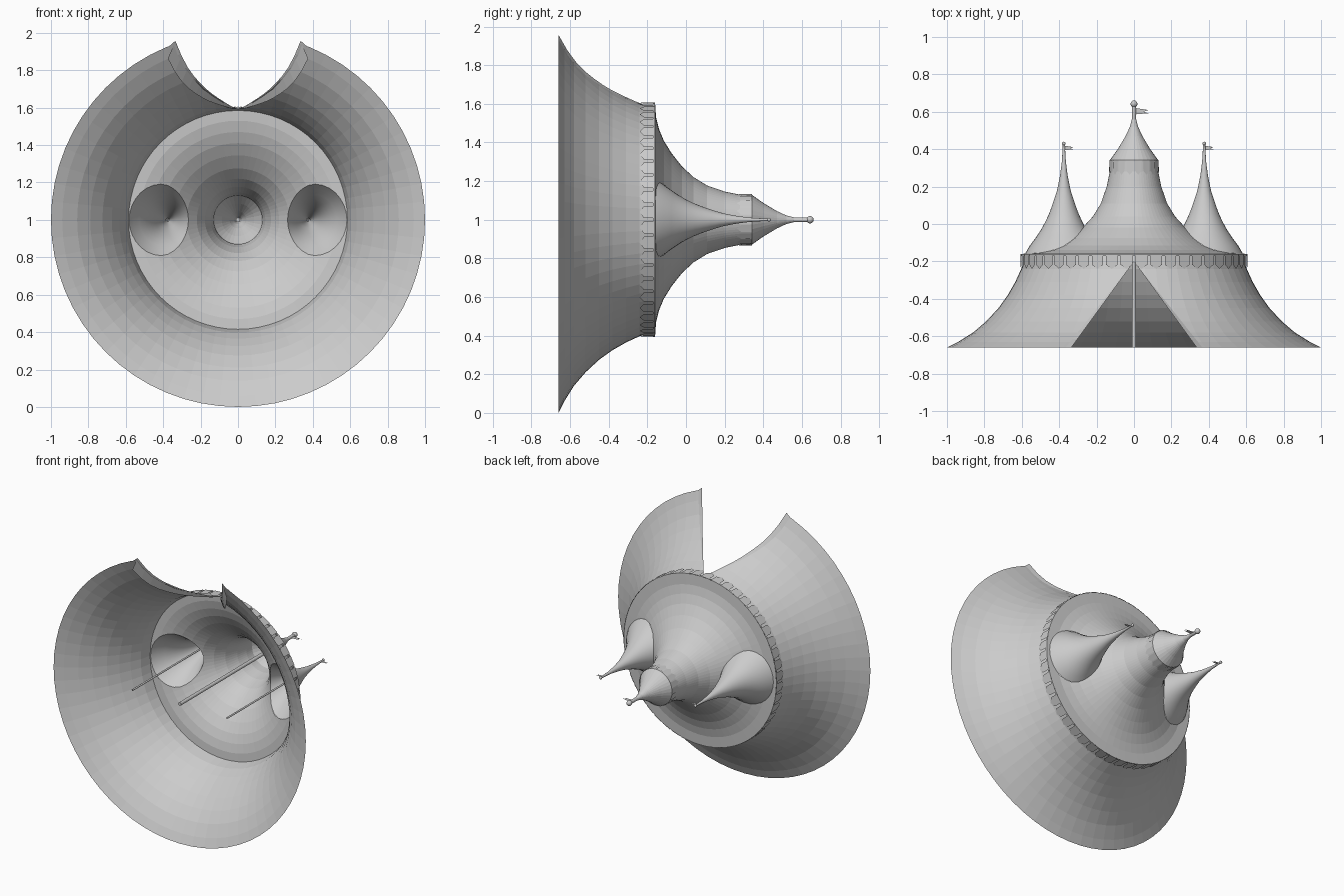
import bpy, bmesh, math
from mathutils import Vector

if "Cube" in bpy.data.objects:
    bpy.data.objects.remove(bpy.data.objects["Cube"])

# The tent axis runs along +y, through x = 0, z = 1
grey = bpy.data.materials.new("canvas grey")
grey.diffuse_color = (0.6, 0.6, 0.6, 1)
grey.use_nodes = True
grey.node_tree.nodes["Principled BSDF"].inputs["Base Color"].default_value = grey.diffuse_color


def finish(name, bm, smooth=False):
    me = bpy.data.meshes.new(name)
    bm.to_mesh(me)
    bm.free()
    me.materials.append(grey)
    for p in me.polygons:
        p.use_smooth = smooth
    ob = bpy.data.objects.new(name, me)
    bpy.context.collection.objects.link(ob)
    return ob


def grid(bm, rows, closed):
    vs = [[bm.verts.new(p) for p in row] for row in rows]
    n = len(rows[0])
    for a, b in zip(vs, vs[1:]):
        for i in range(n if closed else n - 1):
            j = (i + 1) % n
            bm.faces.new((a[i], a[j], b[j], b[i]))


def revolve(profile, n, cx=0):
    bm = bmesh.new()
    grid(bm, [[(cx + r * math.cos(2 * math.pi * i / n), y, 1 + r * math.sin(2 * math.pi * i / n))
               for i in range(n)] for y, r in profile], True)
    return bm


def lerp(table, v):
    for (a, b), (c, d) in zip(table, table[1:]):
        if v <= c:
            return b + (d - b) * max(0, (v - a) / (c - a))
    return table[-1][1]


def cut_out(bm, planes, start):
    """Cut away the faces lying behind every plane (point, outward normal)."""
    inside = [f for f in bm.faces if start(f)]
    for co, no in planes:
        geom = set(inside)
        for f in inside:
            geom.update(f.edges)
            geom.update(f.verts)
        res = bmesh.ops.bisect_plane(bm, geom=list(geom), dist=1e-6, plane_co=co, plane_no=no)
        faces = {g for g in res["geom"] if isinstance(g, bmesh.types.BMFace)}
        faces |= {f for f in inside if f.is_valid}
        inside = [f for f in faces if (f.calc_center_median() - Vector(co)).dot(no) < 0]
    bmesh.ops.delete(bm, geom=inside, context='FACES')


# Profiles as (y, radius)
wall = [(-.66, 1.0), (-.63, .94), (-.58, .86), (-.52, .79), (-.45, .725),
        (-.38, .675), (-.31, .635), (-.24, .603), (-.16, .585)]
roof = [(-.16, .605), (-.155, .53), (-.14, .47), (-.115, .41), (-.075, .345), (-.02, .275),
        (.04, .22), (.11, .177), (.2, .146), (.28, .13), (.34, .127)]
tower = [(-.16, .208), (-.13, .193), (-.075, .152), (-.02, .115), (.04, .085), (.1, .062),
         (.18, .036), (.26, .02), (.34, .01), (.42, .006)]
TX = .375
roof_y = sorted((r, y) for y, r in roof)

# Lower wall with a triangular doorway facing +z
DOOR_W, DOOR_TOP = .335, -.2
bm = revolve(wall, 64)
depth = .66 + DOOR_TOP
planes = [((0, DOOR_TOP, 1), Vector((s * depth, DOOR_W, 0)).normalized()) for s in (1, -1)]
cut_out(bm, planes, lambda f: f.calc_center_median().z > 1)
finish("lower_wall", bm)

# Folded door flaps along both door edges
for s, side in ((1, "right"), (-1, "left")):
    rows = []
    for i in range(11):
        t = i / 10
        y, w = DOOR_TOP - depth * t, DOOR_W * t
        r = lerp(wall, y)
        z = 1 + math.sqrt(r * r - w * w)
        w2 = w + .03 * t
        rows.append([(s * w2, y, 1 + math.sqrt(r * r - w2 * w2)), (s * w, y, z + .015 * t),
                     (s * (w + .04 * t), y, z - .08 * t)])
    bm = bmesh.new()
    grid(bm, rows, False)
    finish(side + "_door_flap", bm)

# Outline where a side tower meets the roof
N = 32
outline = []
for i in range(N):
    a = 2 * math.pi * i / N
    lo, hi = 0, .25
    for _ in range(40):
        m = (lo + hi) / 2
        y = lerp(roof_y, math.hypot(TX + m * math.cos(a), m * math.sin(a)))
        lo, hi = (m, hi) if m < lerp(tower, y) else (lo, m)
    x, z = TX + lo * math.cos(a), lo * math.sin(a)
    outline.append((x, lerp(roof_y, math.hypot(x, z)), z))

# Roof with openings under the towers
bm = revolve(roof, 64)
for s in (1, -1):
    planes = []
    for i in range(N):
        a, b = outline[i], outline[(i + 1) % N]
        planes.append(((s * a[0], 0, 1 + a[2]),
                       Vector((s * (b[2] - a[2]), 0, a[0] - b[0])).normalized()))
    cut_out(bm, planes, lambda f: f.calc_center_median().x * s > 0)
finish("main_roof", bm)

# Top cone
finish("top_cone", revolve([(.34, .13), (.4, .087), (.47, .045), (.52, .022), (.56, .012)], 32))


# Valances: a narrow band with hanging pointed tongues
def valance(name, r, top, drop, count):
    bm = revolve([(top, r), (top - drop * .15, r)], count * 2)
    for i in range(count):
        c = 2 * math.pi * (i + .5) / count + math.pi / 2
        h = math.pi / count * .8
        pts = [(-h, top), (h, top), (h, top - drop * .72), (0, top - drop), (-h, top - drop * .72)]
        bm.faces.new([bm.verts.new(((r + .003) * math.cos(c + d), y, 1 + (r + .003) * math.sin(c + d)))
                      for d, y in pts])
    finish(name, bm)


valance("main_valance", .605, -.16, .08, 48)
valance("top_valance", .13, .343, .08, 18)


# Poles with ball finials and swallowtail flags
def pole(name, x, r, top, ball, fl):
    finish(name, revolve([(-.66, 0), (-.66, r), (top, r), (top, 0)], 12, x), False)
    bm = bmesh.new()
    bmesh.ops.create_uvsphere(bm, u_segments=12, v_segments=8, radius=ball)
    bmesh.ops.translate(bm, vec=(x, top, 1), verts=bm.verts)
    finish(name + "_finial", bm, True)
    bm = bmesh.new()
    y = top - ball * 1.2
    pts = [(r, y), (r + fl, y - fl * .15), (r + fl * .6, y - fl * .3), (r + fl, y - fl * .42),
           (r, y - fl * .5)]
    bm.faces.new([bm.verts.new((x + px, py, 1)) for px, py in pts])
    finish(name + "_flag", bm)


pole("centre_pole", 0, .012, .642, .019, .065)

# Side towers and their poles
for s, side in ((1, "right"), (-1, "left")):
    bm = bmesh.new()
    rows = []
    for k in range(15):
        t = k / 14
        row = []
        for i, (ox, oy, oz) in enumerate(outline):
            a = 2 * math.pi * i / N
            y = oy + (.42 - oy) * t
            r = lerp(tower, y)
            p = (TX + r * math.cos(a), y, r * math.sin(a)) if k else (ox, oy, oz)
            row.append((s * p[0], p[1], 1 + p[2]))
        rows.append(row)
    grid(bm, rows, True)
    finish(side + "_tower", bm, True)
    pole(side + "_pole", s * TX, .006, .43, .01, .045)
